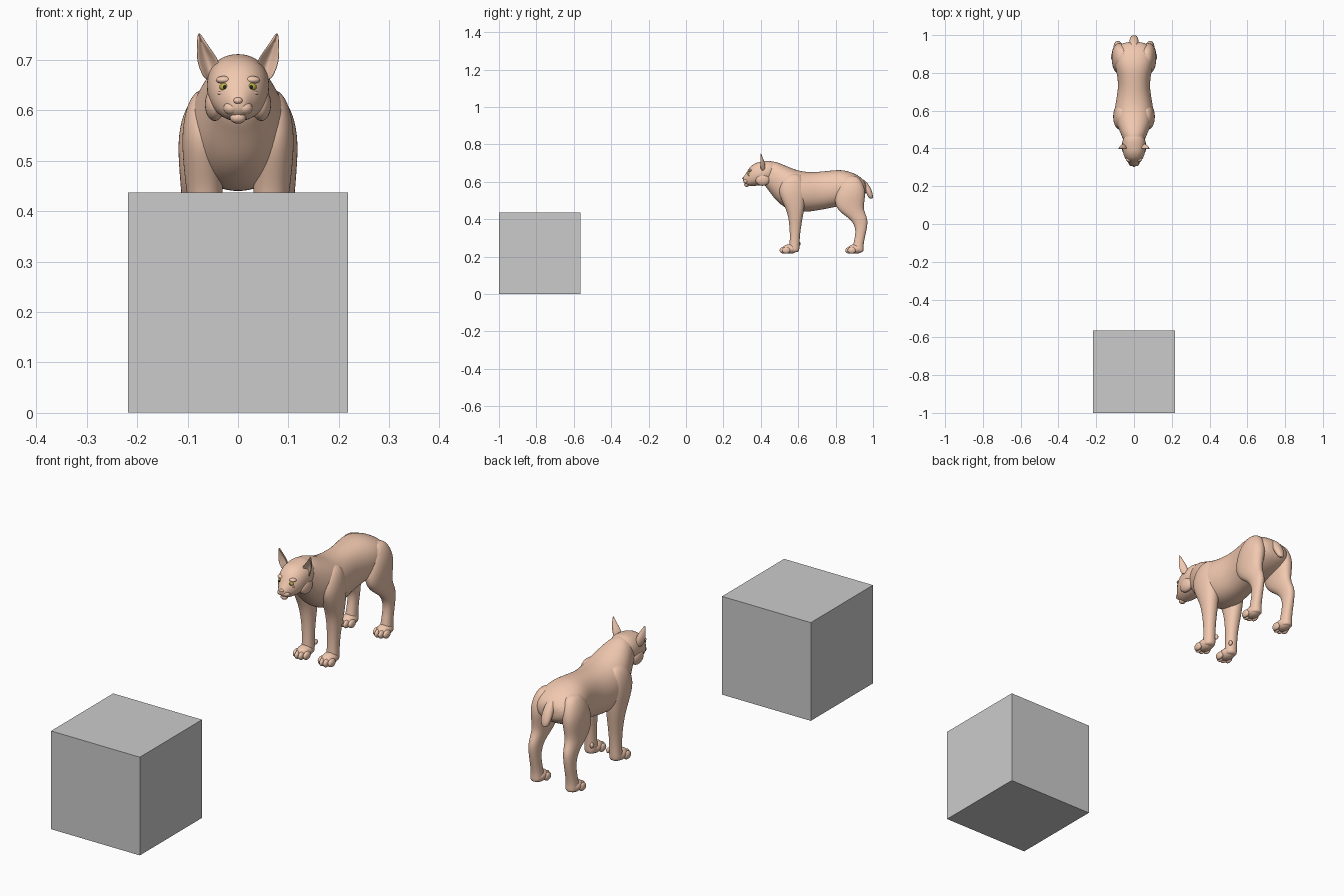
import bpy, bmesh, math
from mathutils import Matrix, Vector

if "Cube" in bpy.data.objects:
    bpy.data.objects.remove(bpy.data.objects["Cube"])


def material(name, color):
    m = bpy.data.materials.new(name)
    m.diffuse_color = (*color, 1)
    m.use_nodes = True
    m.node_tree.nodes["Principled BSDF"].inputs["Base Color"].default_value = m.diffuse_color
    return m


FUR = material("fur", (0.88, 0.58, 0.43))
IRIS = material("iris", (0.50, 0.45, 0.05))
BLACK = material("pupil", (0.02, 0.02, 0.02))


def loft(bm, centers, us, vs, n=16, power=0.92):
    """Skin a chain of rounded rings, each spanned by half-axes u and v."""
    rings = []
    for c, u, v in zip(centers, us, vs):
        ring = []
        for i in range(n):
            a = 2 * math.pi * i / n
            ca, sa = math.cos(a), math.sin(a)
            p = (Vector(c) + Vector(u) * math.copysign(abs(ca) ** power, ca)
                 + Vector(v) * math.copysign(abs(sa) ** power, sa))
            ring.append(bm.verts.new(p))
        rings.append(ring)
    for a, b in zip(rings, rings[1:]):
        for i in range(n):
            j = (i + 1) % n
            bm.faces.new((a[i], a[j], b[j], b[i]))
    bm.faces.new(rings[0])
    bm.faces.new(rings[-1])


def loft_y(bm, rows):
    """Rows of (y, z bottom, z top, half width), lying along y."""
    loft(bm, [(0, y, (b + t) / 2) for y, b, t, w in rows],
         [(w, 0, 0) for y, b, t, w in rows],
         [(0, 0, (t - b) / 2) for y, b, t, w in rows])


def loft_z(bm, rows):
    """Rows of (z, x, y front, y back, half width), standing along z."""
    loft(bm, [(x, (f + b) / 2, z) for z, x, f, b, w in rows],
         [(w, 0, 0) for z, x, f, b, w in rows],
         [(0, (b - f) / 2, 0) for z, x, f, b, w in rows])


def ball(bm, c, r):
    bmesh.ops.create_uvsphere(bm, u_segments=12, v_segments=8, radius=1,
                              matrix=Matrix.Translation(c) @ Matrix.Diagonal((*r, 1)))


def finish(name, bm, mat=None, mirror=False, levels=2, thick=0):
    bmesh.ops.recalc_face_normals(bm, faces=bm.faces)
    me = bpy.data.meshes.new(name)
    bm.to_mesh(me)
    bm.free()
    ob = bpy.data.objects.new(name, me)
    bpy.context.collection.objects.link(ob)
    if mat:
        me.materials.append(mat)
    if thick:
        s = ob.modifiers.new("Solidify", 'SOLIDIFY')
        s.thickness, s.offset = thick, 0
    if mirror:
        ob.modifiers.new("Mirror", 'MIRROR').use_mirror_merge = False
    if levels:
        s = ob.modifiers.new("Subsurf", 'SUBSURF')
        s.levels = s.render_levels = levels
        for p in me.polygons:
            p.use_smooth = True
    return ob


def paw(bm, x, y):
    """Rounded foot with four toes; y is the tip of the toes."""
    ball(bm, (x, y + .055, .241), (.032, .045, .026))
    for dx, dy in ((-.025, .012), (-.009, 0), (.009, 0), (.025, .012)):
        ball(bm, (x + dx, y + dy + .022, .234), (.0115, .024, .018))


# reference cube
bm = bmesh.new()
bmesh.ops.create_cube(bm, size=1, matrix=Matrix.Translation((0, -.782, .2185))
                      @ Matrix.Scale(.436, 4))
finish("cube_block", bm, levels=0)

# torso and neck
bm = bmesh.new()
loft_y(bm, [(.41, .59, .69, .042), (.44, .556, .708, .056), (.47, .512, .712, .068),
            (.50, .48, .702, .082), (.55, .447, .681, .100), (.60, .436, .661, .106),
            (.66, .438, .653, .096), (.72, .448, .656, .085), (.78, .46, .663, .089),
            (.84, .472, .667, .103), (.90, .488, .648, .105), (.94, .51, .622, .085),
            (.965, .535, .592, .05)])
finish("torso", bm, FUR)

# front legs with shoulders and paws
bm = bmesh.new()
loft_z(bm, [(.645, .055, .545, .61, .025), (.61, .066, .51, .63, .038),
            (.55, .071, .49, .64, .042), (.49, .069, .515, .637, .040),
            (.44, .066, .54, .63, .037), (.39, .064, .55, .621, .031),
            (.33, .062, .555, .611, .026), (.27, .061, .554, .607, .025),
            (.24, .061, .55, .607, .027), (.222, .061, .553, .603, .024)])
paw(bm, .061, .501)
ball(bm, (.04, .603, .268), (.008, .01, .012))
finish("front_legs", bm, FUR, mirror=True)

# hind legs with thighs and paws
bm = bmesh.new()
loft_z(bm, [(.635, .062, .85, .92, .025), (.59, .072, .82, .95, .040),
            (.54, .077, .80, .962, .043), (.495, .079, .792, .955, .039),
            (.455, .081, .806, .95, .034), (.425, .083, .84, .962, .029),
            (.395, .085, .885, .973, .025), (.35, .086, .908, .968, .022),
            (.30, .086, .902, .956, .022), (.26, .086, .892, .949, .024),
            (.235, .086, .89, .951, .027), (.222, .086, .893, .947, .023)])
paw(bm, .086, .852)
finish("hind_legs", bm, FUR, mirror=True)

# short tail
bm = bmesh.new()
loft_z(bm, [(.615, 0, .92, .95, .014), (.588, 0, .932, .976, .022),
            (.56, 0, .951, .991, .024), (.535, 0, .966, .999, .022),
            (.517, 0, .975, 1.0, .016), (.51, 0, .983, .998, .007)])
finish("tail", bm, FUR)

# head
bm = bmesh.new()
loft_y(bm, [(.305, .602, .622, .010), (.311, .592, .632, .019), (.322, .583, .648, .028),
            (.335, .578, .670, .039), (.348, .577, .686, .048), (.365, .577, .698, .056),
            (.385, .578, .707, .061), (.415, .583, .711, .064), (.445, .592, .714, .062),
            (.47, .61, .708, .05), (.49, .635, .692, .028)])
finish("head", bm, FUR)

# muzzle: chin and nose
bm = bmesh.new()
ball(bm, (0, .325, .585), (.017, .015, .012))
ball(bm, (0, .309, .619), (.010, .009, .007))
finish("chin_and_nose", bm, FUR, levels=1)

# whisker pads, brows and cheek ruffs
bm = bmesh.new()
ball(bm, (.013, .323, .604), (.017, .018, .014))
ball(bm, (.028, .344, .660), (.017, .014, .008))
ball(bm, (.028, .341, .634), (.014, .012, .006))
ball(bm, (.046, .41, .612), (.021, .042, .034))
finish("cheeks", bm, FUR, mirror=True, levels=1)

# ears: cupped sheets open to the front
bm = bmesh.new()
grid = []
for z, x0, x1, d in ((.66, .036, .066, .026), (.69, .034, .080, .026),
                     (.712, .047, .082, .019), (.732, .063, .081, .010),
                     (.753, .076, .0785, .001)):
    grid.append([bm.verts.new((x0 + (x1 - x0) * t / 4,
                               .398 + d * math.sin(math.pi * t / 4), z)) for t in range(5)])
for a, b in zip(grid, grid[1:]):
    for i in range(4):
        bm.faces.new((a[i], a[i + 1], b[i + 1], b[i]))
finish("ears", bm, FUR, mirror=True, thick=.005)

# eyes
bm = bmesh.new()
ball(bm, (.027, .336, .646), (.0105, .0105, .0085))
finish("eyes", bm, IRIS, mirror=True, levels=1)
bm = bmesh.new()
ball(bm, (.0265, .3278, .646), (.0038, .003, .0042))
finish("pupils", bm, BLACK, mirror=True, levels=1)
